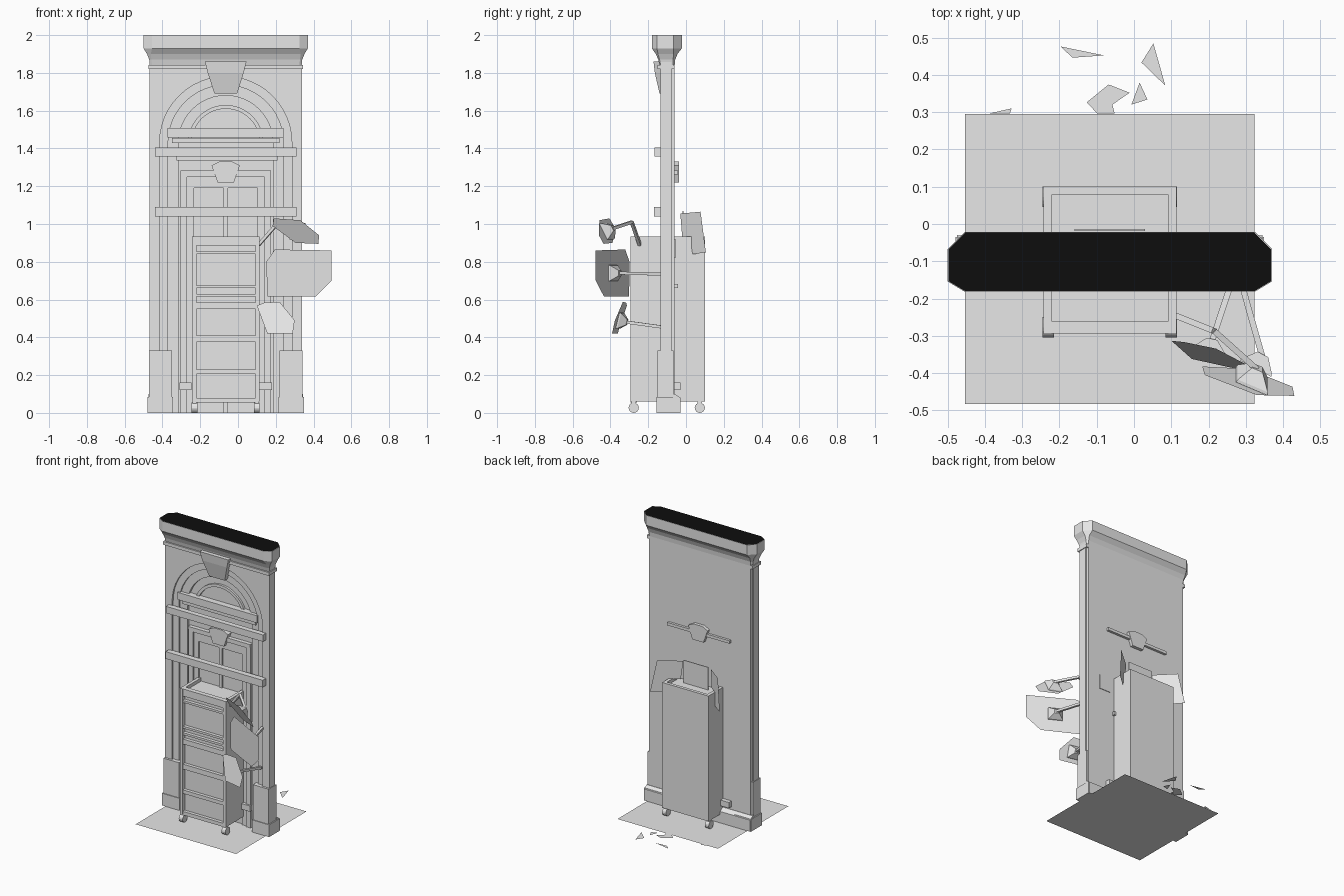
import bpy, bmesh, math
from mathutils import Vector

if "Cube" in bpy.data.objects:
    bpy.data.objects.remove(bpy.data.objects["Cube"])

CX = -0.065  # middle of the doorway


def material(name, value):
    m = bpy.data.materials.new(name)
    m.use_nodes = True
    col = (value, value, value, 1)
    m.diffuse_color = col
    m.node_tree.nodes["Principled BSDF"].inputs["Base Color"].default_value = col
    return m


grey = material("light grey", 0.8)
black = material("black", 0.004)


def finish(name, bm, mat=grey):
    bmesh.ops.recalc_face_normals(bm, faces=bm.faces)
    me = bpy.data.meshes.new(name)
    bm.to_mesh(me)
    bm.free()
    me.materials.append(mat)
    ob = bpy.data.objects.new(name, me)
    bpy.context.collection.objects.link(ob)
    return ob


def plate(name, pts):
    bm = bmesh.new()
    bm.faces.new([bm.verts.new(p) for p in pts])
    return finish(name, bm)


def prism(name, pts, y0, y1):
    """Extrude an x-z outline from y0 to y1."""
    bm = bmesh.new()
    face = bm.faces.new([bm.verts.new((x, y0, z)) for x, z in pts])
    out = bmesh.ops.extrude_face_region(bm, geom=[face])
    vs = [v for v in out["geom"] if isinstance(v, bmesh.types.BMVert)]
    bmesh.ops.translate(bm, verts=vs, vec=(0, y1 - y0, 0))
    return finish(name, bm)


def box(name, x0, x1, y0, y1, z0, z1):
    return prism(name, [(x0, z0), (x1, z0), (x1, z1), (x0, z1)], y0, y1)


def loft(name, rings):
    """Skin a list of equal-length point rings and cap both ends."""
    bm = bmesh.new()
    vs = [[bm.verts.new(p) for p in r] for r in rings]
    n = len(vs[0])
    for a, b in zip(vs, vs[1:]):
        for i in range(n):
            j = (i + 1) % n
            bm.faces.new((a[i], a[j], b[j], b[i]))
    bm.faces.new(vs[0])
    bm.faces.new(vs[-1])
    return finish(name, bm)


def octagon(hw, yf, yb, c, z):
    half = [(hw - c, yf), (hw, yf + 0.6 * c), (hw, yb - c), (hw - c, yb)]
    pts = half + [(-x, y) for x, y in reversed(half)]
    return [(CX + x, y, z) for x, y in pts]


def arch(r, spring=1.43, n=24):
    arc = [(CX + r * math.cos(math.pi * i / n), spring + r * math.sin(math.pi * i / n))
           for i in range(n + 1)]
    return [(CX + r, 0)] + arc + [(CX - r, 0)]


def square(h, top):
    return [(CX + h, 0), (CX + h, top), (CX - h, top), (CX - h, 0)]


def surround(name, outer, inner, y0, y1):
    prism(name, outer + inner[::-1], y0, y1)


# Wall and stepped arch
box("back_wall", CX - 0.393, CX + 0.393, -0.09, -0.06, 0, 1.9)
surround("front_wall", square(0.403, 1.86), arch(0.35), -0.135, -0.077)
surround("outer_arch", arch(0.35), arch(0.305), -0.122, -0.08)
surround("inner_arch", arch(0.305), arch(0.25), -0.11, -0.08)
window = [arch(r)[1:-1] for r in (0.2, 0.18)]
prism("window_arch", window[0] + window[1][::-1], -0.105, -0.08)

# Cornice, string moulding and skirting
loft("cornice", [octagon(*s) for s in (
    (0.4, -0.14, -0.06, 0.01, 1.84), (0.405, -0.147, -0.057, 0.012, 1.87),
    (0.417, -0.16, -0.045, 0.02, 1.9), (0.435, -0.181, -0.022, 0.045, 1.93),
    (0.435, -0.181, -0.022, 0.045, 2.0))])
cap = plate("cornice_top", octagon(0.433, -0.18, -0.023, 0.045, 2.0005))
cap.data.materials[0] = black
box("string_moulding", CX - 0.408, CX + 0.408, -0.15, -0.06, 1.82, 1.843)
loft("back_skirting", [[(CX - 0.41, -0.07, z), (CX + 0.41, -0.07, z),
                        (CX + 0.41, y, z), (CX - 0.41, y, z)]
                       for y, z in ((-0.03, 0), (-0.03, 0.08), (-0.058, 0.1))])
for s, side in ((-1, "right"), (1, "left")):
    a, b = sorted((CX + s * 0.285, CX + s * 0.406))
    box("pilaster_base_" + side, a, b, -0.15, -0.065, 0, 0.33)
    a, b = sorted((CX + s * 0.28, CX + s * 0.414))
    box("plinth_" + side, a, b, -0.155, -0.035, 0, 0.085)
    a, b = sorted((CX + s * 0.18, CX + s * 0.245))
    box("door_foot_" + side, a, b, -0.125, -0.03, 0.12, 0.16)

# Keystones
loft("keystone", [[(CX - w, -0.1, z), (CX + w, -0.1, z), (CX + w, y, z), (CX - w, y, z)]
                  for w, y, z in ((0.06, -0.14, 1.69), (0.095, -0.165, 1.8), (0.11, -0.172, 1.86))])
prism("door_keystone", [(CX - 0.043, 1.22), (CX + 0.043, 1.22), (CX + 0.075, 1.31),
                        (CX + 0.035, 1.33), (CX - 0.035, 1.33), (CX - 0.075, 1.31)], -0.125, -0.038)

# Door
surround("door_frame_outer", square(0.24, 1.28), square(0.205, 1.25), -0.112, -0.08)
surround("door_frame_inner", square(0.205, 1.25), square(0.168, 1.19), -0.102, -0.08)
box("door_lintel", CX - 0.24, CX + 0.24, -0.118, -0.043, 1.263, 1.283)
box("door_centre_stile", CX - 0.012, CX + 0.012, -0.1, -0.08, 0, 1.19)
box("door_knob", 0.11, 0.13, -0.065, -0.042, 0.66, 0.683)
box("wall_plate", 0.15, 0.235, -0.062, -0.056, 0.82, 0.92)

# Boards and transoms across the doorway
box("top_board", -0.373, 0.24, -0.134, -0.09, 1.457, 1.508)
box("window_sill", -0.35, 0.22, -0.12, -0.08, 1.43, 1.455)
box("middle_board", -0.44, 0.31, -0.167, -0.13, 1.358, 1.405)
box("transom", -0.325, 0.21, -0.125, -0.08, 1.335, 1.36)
box("lower_board", -0.44, 0.31, -0.17, -0.13, 1.04, 1.09)

# Trolley
box("trolley_body", -0.235, 0.105, -0.27, 0.095, 0.06, 0.912)
for x0, side in ((-0.243, "right"), (0.092, "left")):
    box("trolley_side_" + side, x0, x0 + 0.022, -0.295, 0.1, 0.06, 0.935)
box("trolley_back_rim", -0.243, 0.114, 0.078, 0.1, 0.06, 0.935)
for i, (z0, z1) in enumerate(((0.885, 0.935), (0.84, 0.855), (0.66, 0.675), (0.615, 0.63),
                              (0.55, 0.585), (0.375, 0.41), (0.205, 0.23), (0.055, 0.08))):
    box("trolley_rail_%d" % i, -0.23, 0.1, -0.293, -0.26, z0, z1)
for x in (-0.23, 0.1):
    for y in (-0.277, 0.073):
        bpy.ops.mesh.primitive_cylinder_add(vertices=16, radius=0.027, depth=0.03,
                                            location=(x, y, 0.027), rotation=(0, math.pi / 2, 0))
        bpy.context.object.name = "caster"
        bpy.context.object.data.materials.append(grey)
        box("caster_fork", x - 0.01, x + 0.01, y - 0.012, y + 0.012, 0.04, 0.07)


# Angled screens on arms
def beam(name, p, q, w=0.016):
    p, q = Vector(p), Vector(q)
    rot = (q - p).to_track_quat("Z", "Y")
    corners = [rot @ Vector((a * w / 2, b * w / 2, 0)) for a, b in ((-1, -1), (1, -1), (1, 1), (-1, 1))]
    loft(name, [[e + c for c in corners] for e in (p, q)])


def screen(name, outline, y0, a, b, mount, joints):
    x0, z0 = outline[0]

    def on(x, z):
        return Vector((x, y0 + a * (x - x0) + b * (z - z0), z))

    n = Vector((-a, 1, -b)).normalized()
    plate(name + "_screen", [on(*p) for p in outline])

    def ring(h, d):
        return [on(mount[0] + i * h, mount[1] + j * h) + n * d
                for i, j in ((-1, -1), (1, -1), (1, 1), (-1, 1))]

    loft(name + "_mount", [ring(0.042, 0.002), ring(0.04, 0.01), ring(0.014, 0.045)])
    path = [on(*mount) + n * 0.04] + joints
    for p, q in zip(path, path[1:]):
        beam(name + "_arm", p, q)


screen("upper", [(0.19, 1.03), (0.33, 1.02), (0.43, 0.94), (0.425, 0.895), (0.305, 0.9), (0.183, 0.99)],
       -0.405, -0.42, -0.5, (0.315, 0.96), [(0.215, -0.287, 1.01), (0.11, -0.245, 0.89)])
screen("middle", [(0.195, 0.865), (0.495, 0.86), (0.495, 0.7), (0.41, 0.615), (0.155, 0.615), (0.15, 0.8)],
       -0.322, -0.52, 0, (0.325, 0.74), [(0.28, -0.13, 0.735)])
screen("lower", [(0.1, 0.567), (0.135, 0.583), (0.22, 0.588), (0.3, 0.49), (0.29, 0.42), (0.155, 0.42)],
       -0.313, -0.22, 0.25, (0.2, 0.49), [(0.27, -0.13, 0.455)])

# Loose panels standing behind the trolley
wing = [(-0.03, 1.055), (0.077, 1.065), (0.105, 0.85), (0.035, 0.84), (0.02, 0.93), (-0.02, 0.93)]
for s, side in ((-1, "right"), (1, "left")):
    plate("rear_panel_" + side, [(CX + s * (0.125 + 1.2 * (y + 0.015)), y, z) for y, z in wing])
box("rear_panel_centre", -0.16, 0.03, -0.019, -0.014, 0.87, 1.07)

# Floor and shards
plate("floor", [(-0.453, -0.482, 0), (0.323, -0.482, 0), (0.323, 0.295, 0), (-0.453, 0.295, 0)])
shards = ([(-0.197, 0.476), (-0.165, 0.446), (-0.08, 0.452)],
          [(0.052, 0.484), (0.02, 0.433), (0.084, 0.371)],
          [(-0.068, 0.374), (-0.127, 0.326), (-0.098, 0.296), (-0.052, 0.296), (-0.058, 0.32), (-0.012, 0.352)],
          [(0.015, 0.379), (-0.007, 0.32), (0.036, 0.334)],
          [(-0.39, 0.296), (-0.333, 0.296), (-0.328, 0.31)])
for pts in shards:
    plate("shard", [(x, y, 0.001) for x, y in pts])
